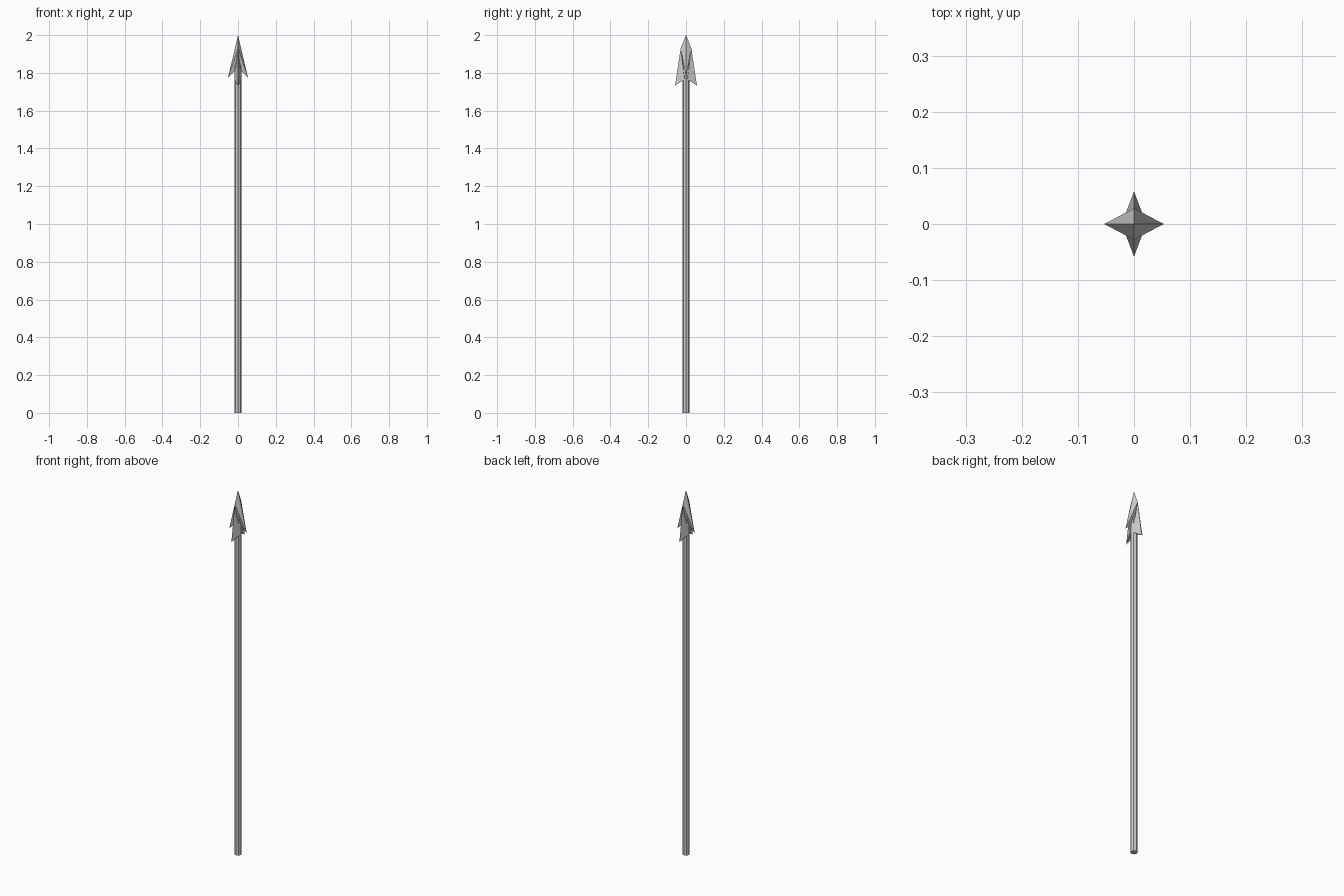
import bpy
import math

if "Cube" in bpy.data.objects:
    bpy.data.objects.remove(bpy.data.objects["Cube"])


def make_mesh(name, verts, faces):
    mesh = bpy.data.meshes.new(name)
    mesh.from_pydata(verts, [], faces)
    obj = bpy.data.objects.new(name, mesh)
    bpy.context.collection.objects.link(obj)
    return obj


# Shaft
bpy.ops.mesh.primitive_cylinder_add(vertices=8, radius=0.018, depth=1.85,
                                    location=(0, 0, 0.925))
bpy.context.object.name = "shaft"

# Point: pyramid whose left and right corners run down into barbs
apex, front, right, back, left, notch = range(6)
corners = [front, right, back, left]
faces = []
for i in range(4):
    a, b = corners[i], corners[(i + 1) % 4]
    faces += [(apex, a, b), (notch, b, a)]
make_mesh("point",
          [(0, 0, 2), (0, -0.028, 1.93), (0.053, 0, 1.775),
           (0, 0.028, 1.93), (-0.053, 0, 1.775), (0, 0, 1.825)],
          faces)

# Front and back barbs: ridged fins ending lower than the side barbs
for name, turn in (("front_barb", 0), ("back_barb", math.pi)):
    barb = make_mesh(name,
                     [(0, -0.028, 1.93), (0, -0.058, 1.733),
                      (0.019, -0.008, 1.765), (-0.019, -0.008, 1.765),
                      (0, 0, 1.78)],
                     [(0, 1, 2), (0, 3, 1), (1, 4, 2), (1, 3, 4),
                      (0, 2, 4), (0, 4, 3)])
    barb.rotation_euler.z = turn
